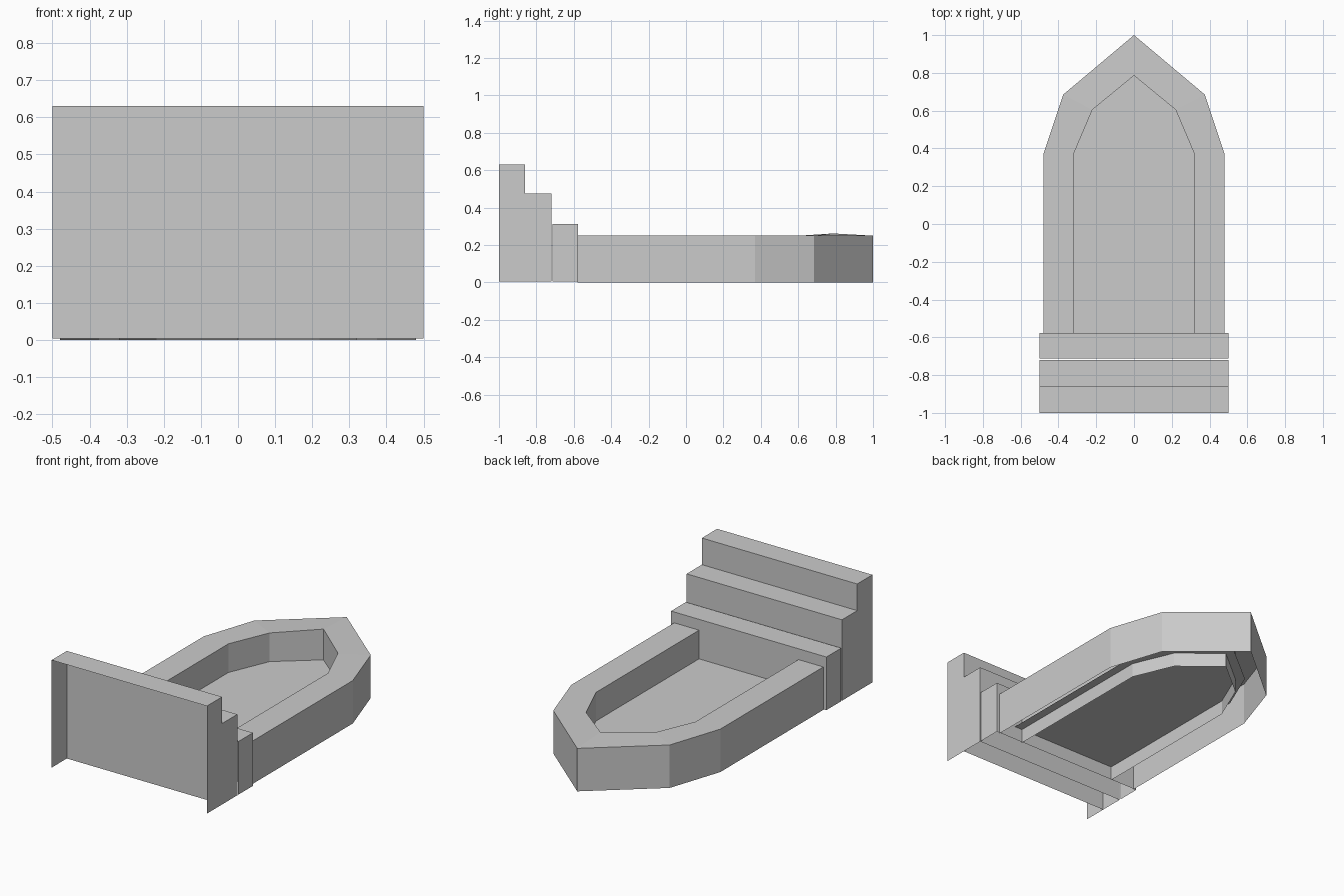
import bpy

cube = bpy.data.objects.get("Cube")
if cube:
    bpy.data.objects.remove(cube)

stone = bpy.data.materials.new("plain_grey_stone")
stone.use_nodes = True
GREY = (0.6, 0.6, 0.6, 1)
stone.diffuse_color = GREY
stone.node_tree.nodes["Principled BSDF"].inputs["Base Color"].default_value = GREY


def add_part(name, verts, faces):
    mesh = bpy.data.meshes.new(name)
    mesh.from_pydata(verts, [], faces)
    mesh.materials.append(stone)
    part = bpy.data.objects.new(name, mesh)
    bpy.context.collection.objects.link(part)
    return part


def mirrored(half):
    """Complete an outline that runs from the +x side to the tip."""
    return half + [(-x, y) for x, y in reversed(half[:-1])]


def strip(name, lower, upper):
    """Join two matching rows of points with quads."""
    n = len(lower)
    faces = [(i, i + 1, n + i + 1, n + i) for i in range(n - 1)]
    return add_part(name, lower + upper, faces)


def at_height(outline, z):
    return [(x, y, z) for x, y in outline]


# Pointed outlines, open at the step end
START = -0.58
RIM_Z, FLOOR_Z = 0.25, 0.083
outer = mirrored([(0.48, START), (0.48, 0.37), (0.375, 0.685), (0, 1.0)])
inner = mirrored([(0.32, START), (0.32, 0.37), (0.22, 0.605), (0, 0.786)])
ledge = mirrored([(0.37, START), (0.37, 0.38), (0.26, 0.64), (0, 0.85)])

# Rim edge rises slightly at the inner tip
inner_top = [(x, y, 0.262 if x == 0 else RIM_Z) for x, y in inner]

strip("outer_wall", at_height(outer, 0), at_height(outer, RIM_Z))
strip("rim", at_height(outer, RIM_Z), inner_top)
strip("inner_wall", inner_top, at_height(inner, 0))
add_part("floor", at_height(ledge, FLOOR_Z), [tuple(range(len(ledge)))])


# Hollow steps: top, riser and two ends, with open front and base
def add_step(name, front, back, top, w=0.5, base=0.004):
    verts = [(x, y, z) for x in (-w, w) for y in (front, back) for z in (base, top)]
    faces = [
        (1, 5, 7, 3),  # top
        (2, 3, 7, 6),  # riser
        (0, 1, 3, 2),  # right end
        (4, 6, 7, 5),  # left end
    ]
    add_part(name, verts, faces)


add_step("high_step", -1.0, -0.86, 0.63)
add_step("middle_step", -0.86, -0.72, 0.475)
add_step("low_step", -0.713, -0.577, 0.313)
